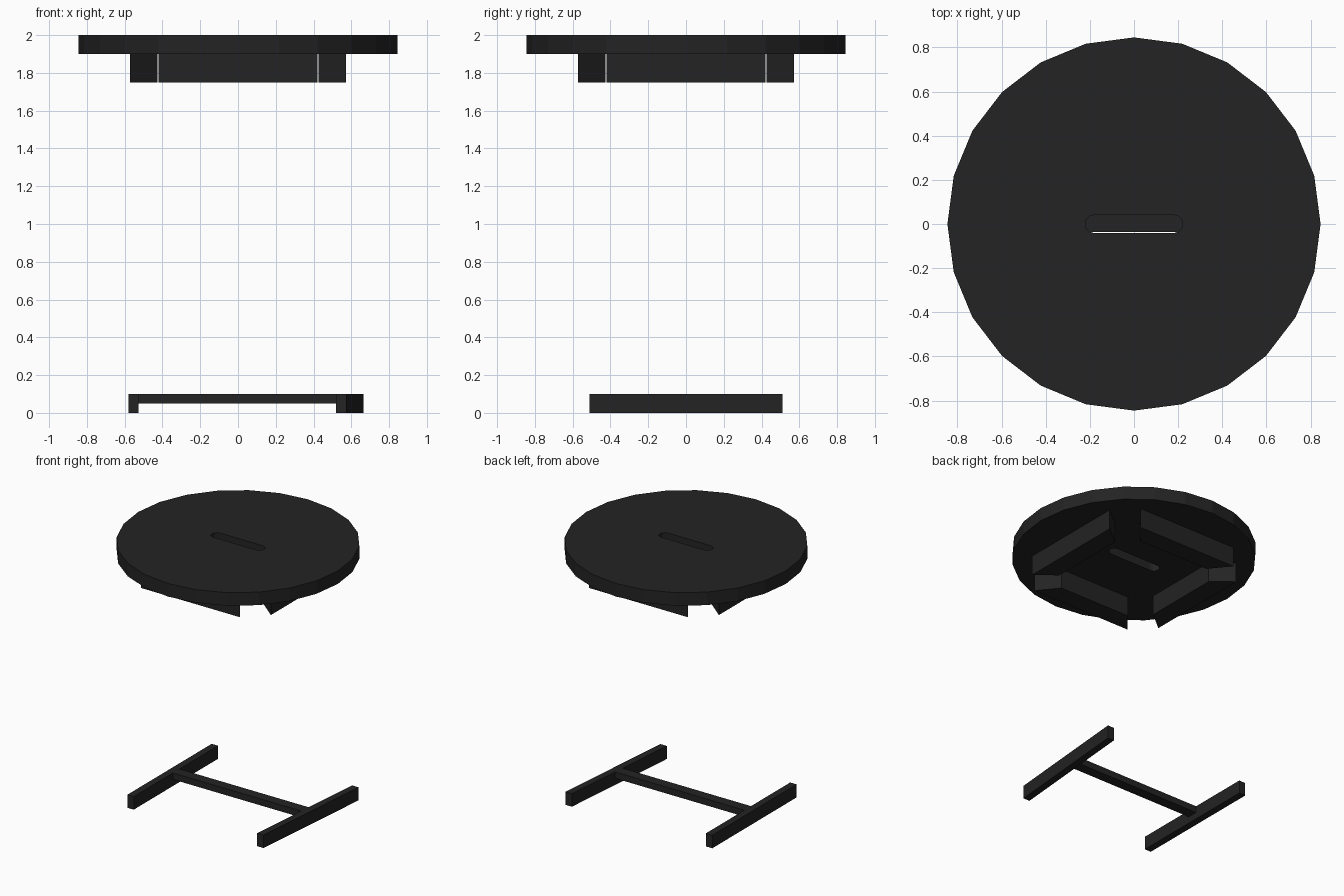
import bpy, bmesh
from math import pi, sin, cos
from mathutils import Matrix

cube = bpy.data.objects.get("Cube")
if cube:
    bpy.data.objects.remove(cube, do_unlink=True)

black = bpy.data.materials.new("charcoal_black")
black.use_nodes = True
black.diffuse_color = (0.017, 0.017, 0.017, 1)
black.node_tree.nodes["Principled BSDF"].inputs["Base Color"].default_value = black.diffuse_color


def prism(name, outline, z0, z1, turn=0):
    """Extrude a flat outline from z0 to z1, then turn it about z."""
    bm = bmesh.new()
    base = bm.faces.new([bm.verts.new((x, y, z0)) for x, y in outline])
    top = bmesh.ops.extrude_face_region(bm, geom=[base])["geom"]
    bmesh.ops.translate(bm, vec=(0, 0, z1 - z0),
                        verts=[v for v in top if isinstance(v, bmesh.types.BMVert)])
    bmesh.ops.recalc_face_normals(bm, faces=bm.faces)
    bmesh.ops.transform(bm, matrix=Matrix.Rotation(turn, 4, 'Z'), verts=bm.verts)
    mesh = bpy.data.meshes.new(name)
    bm.to_mesh(mesh)
    bm.free()
    mesh.materials.append(black)
    ob = bpy.data.objects.new(name, mesh)
    bpy.context.scene.collection.objects.link(ob)
    return ob


def arc(cx, radius, start, sweep, steps):
    angles = [start + sweep * i / steps for i in range(steps + 1)]
    return [(cx + radius * cos(a), radius * sin(a)) for a in angles]


# Round seat with a hand slot cut through it
seat = prism("seat", arc(0, 0.845, 0, 2 * pi, 24)[:-1], 1.9, 2.0)
slot = arc(0.18, 0.041, -pi / 2, pi, 6) + arc(-0.18, 0.041, pi / 2, pi, 6)
cutter = prism("slot_cutter", slot, 1.8, 2.1)
cutter.hide_render = True
cutter.hide_set(True)
cut = seat.modifiers.new("hand_slot", 'BOOLEAN')
cut.operation = 'DIFFERENCE'
cut.solver = 'EXACT'
cut.object = cutter

# Four mitred rails under the seat, open at the corners
rail = [(-0.42, -0.573), (0.42, -0.573), (0.30, -0.425), (-0.30, -0.425)]
for i, side in enumerate(("front", "left", "back", "right")):
    prism(side + "_seat_rail", rail, 1.75, 1.9, i * pi / 2)


# Floor frame: a straight foot, a slightly skewed foot and a crossbar
def foot(name, front_x, back_x, width):
    prism(name, [(front_x, -0.51), (front_x + width, -0.51),
                 (back_x + width, 0.51), (back_x, 0.51)], 0, 0.1)


foot("right_foot", -0.58, -0.58, 0.054)
foot("left_foot", 0.52, 0.61, 0.054)
prism("crossbar", [(-0.54, -0.036), (0.575, -0.036), (0.575, 0.044), (-0.54, 0.044)], 0.05, 0.0995)
